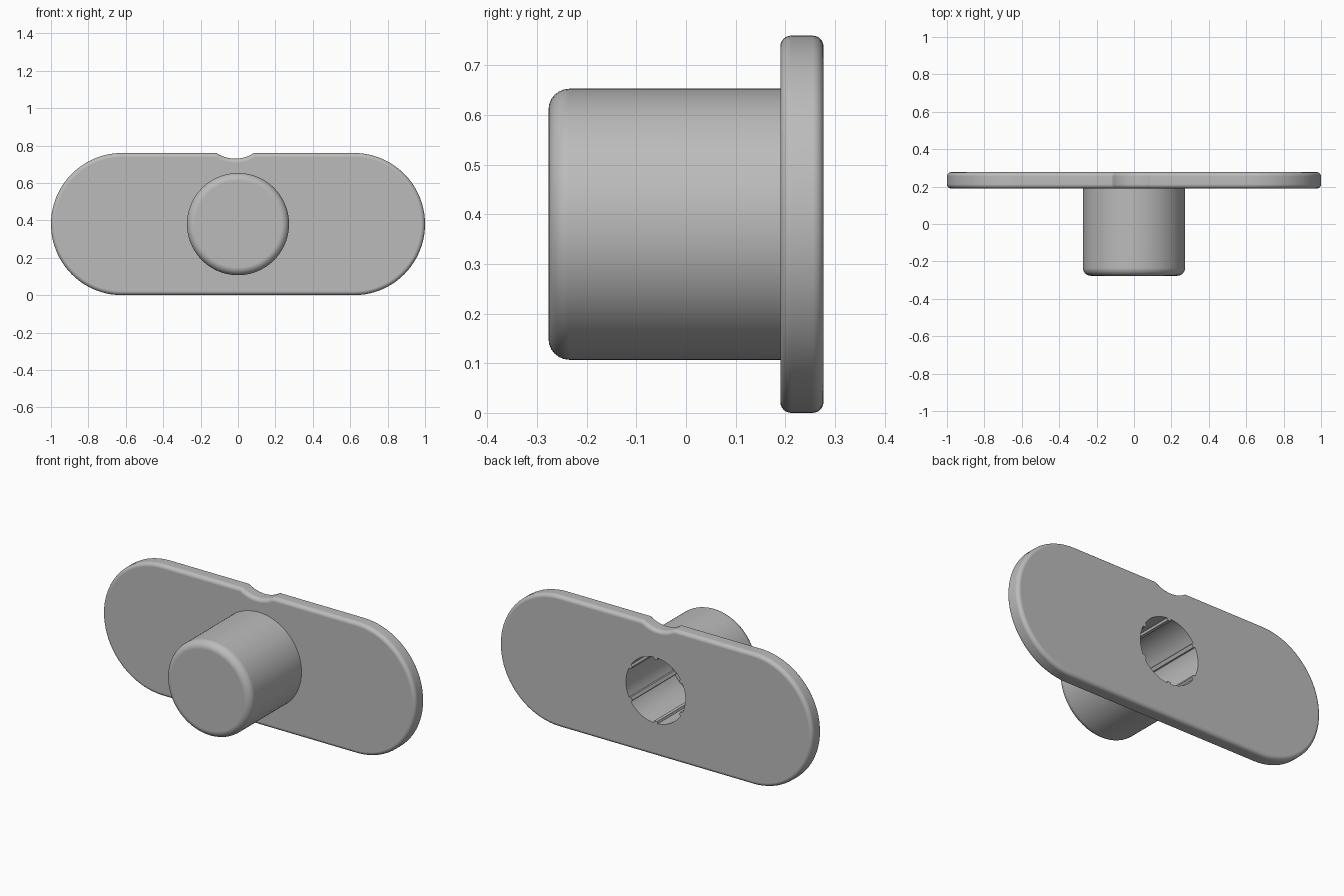
import bpy, bmesh
from math import sin, cos, pi, radians, asin

if "Cube" in bpy.data.objects:
    bpy.data.objects.remove(bpy.data.objects["Cube"], do_unlink=True)

MID = 0.38                      # height of the shared axis
BACK, FACE, NOSE = 0.277, 0.19, -0.277

grey = bpy.data.materials.new("light grey")
grey.use_nodes = True
colour = (0.5, 0.5, 0.5, 1)
grey.diffuse_color = colour
grey.node_tree.nodes["Principled BSDF"].inputs["Base Color"].default_value = colour


def arc(cx, cz, r, start, end, steps):
    angles = [radians(start + (end - start) * i / steps) for i in range(steps + 1)]
    return [(cx + r * cos(a), cz + r * sin(a)) for a in angles]


def prism(name, outline, y0, y1):
    """Extrude an x-z outline from y0 to y1."""
    bm = bmesh.new()
    base = bm.faces.new([bm.verts.new((x, y0, z)) for x, z in outline])
    grown = bmesh.ops.extrude_face_region(bm, geom=[base])["geom"]
    verts = [v for v in grown if isinstance(v, bmesh.types.BMVert)]
    bmesh.ops.translate(bm, verts=verts, vec=(0, y1 - y0, 0))
    bmesh.ops.recalc_face_normals(bm, faces=bm.faces)
    return bm, name


def round_edges(bm, width, test):
    edges = [e for e in bm.edges if all(test(v.co) for v in e.verts)]
    bmesh.ops.bevel(bm, geom=edges, offset=width, segments=6, profile=0.5,
                    affect='EDGES', clamp_overlap=True)


def finish(bm, name):
    mesh = bpy.data.meshes.new(name)
    bm.to_mesh(mesh)
    bm.free()
    mesh.materials.append(grey)
    ob = bpy.data.objects.new(name, mesh)
    bpy.context.collection.objects.link(ob)
    return ob


# Rounded plate with a shallow notch in the top edge
r_notch, half = 0.18, 0.1
spread = 90 * asin(half / r_notch) / (pi / 2)
notch = arc(-0.015, 2 * MID + r_notch * cos(radians(spread)), r_notch,
            270 + spread, 270 - spread, 14)
outline = arc(1 - MID, MID, MID, -90, 90, 40) + notch + arc(MID - 1, MID, MID, 90, 270, 40)
bm, name = prism("mounting_plate", outline, FACE, BACK)
round_edges(bm, 0.022, lambda c: abs(c.y - FACE) < 1e-4)
round_edges(bm, 0.022, lambda c: abs(c.y - BACK) < 1e-4)
plate = finish(bm, name)

# Round boss with a softened nose
bm, name = prism("boss", arc(0, MID, 0.273, 0, 360, 96)[:-1], NOSE, 0.24)
round_edges(bm, 0.042, lambda c: abs(c.y - NOSE) < 1e-4)
boss = finish(bm, name)

# Blind bore with six slim grip ribs along its wall
bore_outline = []
for k in range(6):
    rib = 30 + 60 * k
    bore_outline += arc(0, MID, 0.178, rib - 3, rib + 3, 3)
    bore_outline += arc(0, MID, 0.19, rib + 4, rib + 56, 14)
bm, name = prism("bore_cutter", bore_outline, -0.125, BACK + 0.1)
cutter = finish(bm, name)

# Join the boss and cut the bore
bpy.context.view_layer.objects.active = plate
for other, operation in ((boss, 'UNION'), (cutter, 'DIFFERENCE')):
    mod = plate.modifiers.new(operation.title(), 'BOOLEAN')
    mod.object, mod.operation, mod.solver = other, operation, 'EXACT'
    bpy.ops.object.modifier_apply(modifier=mod.name)
    bpy.data.objects.remove(other, do_unlink=True)

# Smooth rounds, crisp corners, flat faces
bpy.ops.object.select_all(action='DESELECT')
plate.select_set(True)
bpy.ops.object.shade_smooth_by_angle(angle=radians(28))
weighted = plate.modifiers.new("Weighted normals", 'WEIGHTED_NORMAL')
weighted.keep_sharp = True
